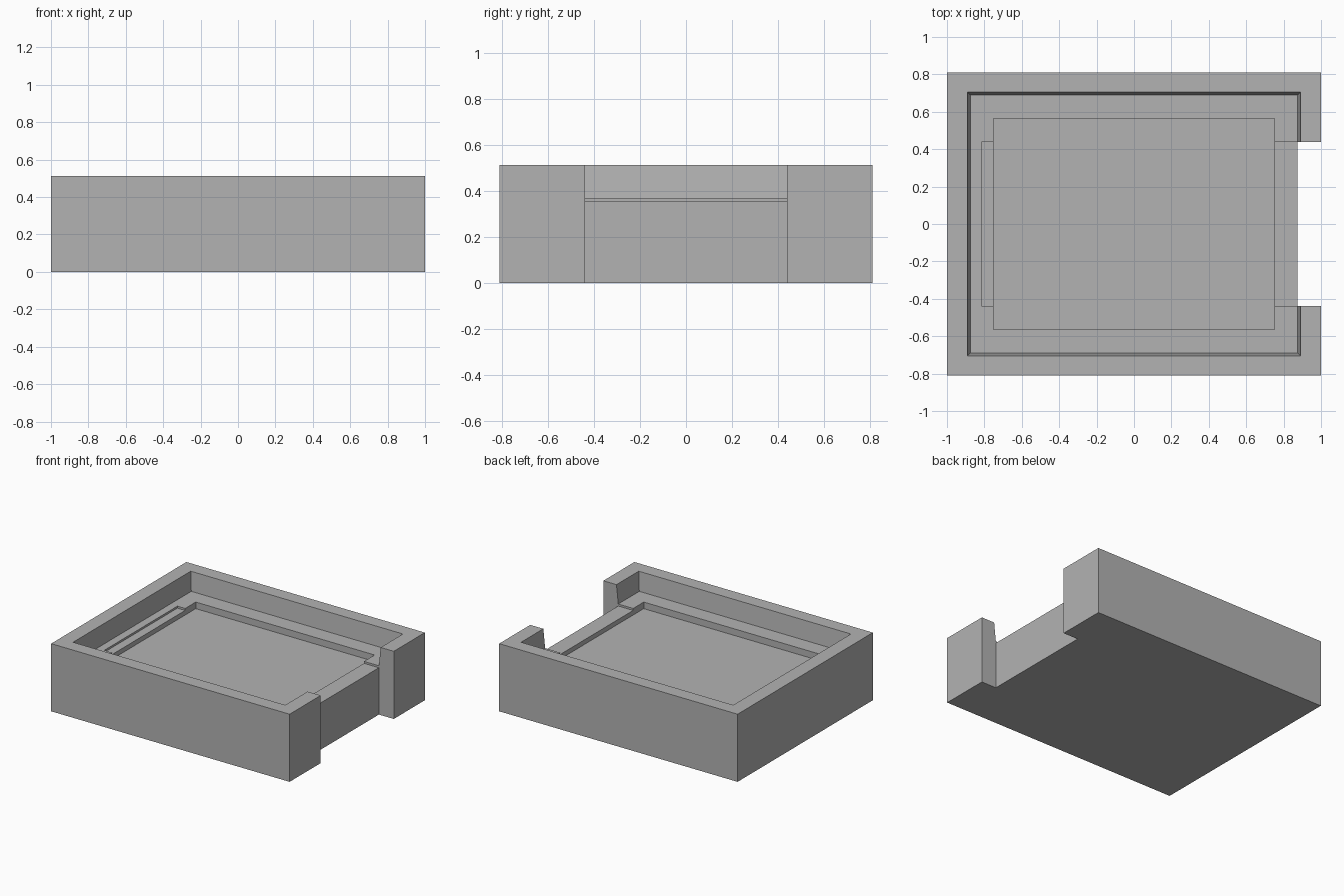
import bpy
import bmesh

cube = bpy.data.objects.get("Cube")
if cube:
    bpy.data.objects.remove(cube, do_unlink=True)

grey = bpy.data.materials.new("Plain grey")
grey.use_nodes = True
colour = (0.45, 0.45, 0.45, 1)
grey.diffuse_color = colour
grey.node_tree.nodes["Principled BSDF"].inputs["Base Color"].default_value = colour


def loft(name, lower, upper, z0, z1):
    """Solid between two outlines with the same number of points."""
    bm = bmesh.new()
    low = [bm.verts.new((x, y, z0)) for x, y in lower]
    top = [bm.verts.new((x, y, z1)) for x, y in upper]
    bm.faces.new(low)
    bm.faces.new(top)
    for i in range(len(low)):
        j = (i + 1) % len(low)
        bm.faces.new((low[i], low[j], top[j], top[i]))
    bmesh.ops.recalc_face_normals(bm, faces=bm.faces)
    mesh = bpy.data.meshes.new(name)
    bm.to_mesh(mesh)
    bm.free()
    mesh.materials.append(grey)
    obj = bpy.data.objects.new(name, mesh)
    bpy.context.collection.objects.link(obj)
    return obj


def rect(x0, x1, y):
    return [(x0, -y), (x1, -y), (x1, y), (x0, y)]


L, W, H = 1.0, 0.81, 0.513        # half length, half width, height
NOTCH_X, NOTCH_Y = 0.875, 0.438   # finger notch in the right end
LEDGE, RECESS, FLOOR = 0.37, 0.355, 0.32

# Tray body: block with the end notch in its outline
outline = [(-L, -W), (L, -W), (L, -NOTCH_Y), (NOTCH_X, -NOTCH_Y),
           (NOTCH_X, NOTCH_Y), (L, NOTCH_Y), (L, W), (-L, W)]
tray = loft("tray_body", outline, outline, 0, H)

# Upper pocket has drafted walls, continued at the same slope above the rim
draft = 0.015
upper = draft * 2
cutters = [
    loft("upper_pocket_cutter", rect(-0.875, 0.875, 0.69),
         rect(-0.875 - upper, 0.875 + upper, 0.69 + upper),
         LEDGE, LEDGE + 2 * (H - LEDGE)),
    # Shallow slot across the ledge, open at the notch
    loft("slot_cutter", rect(-0.815, 0.9, NOTCH_Y),
         rect(-0.815, 0.9, NOTCH_Y), RECESS, 0.45),
    # Inner pocket
    loft("inner_pocket_cutter", rect(-0.75, 0.75, 0.565),
         rect(-0.75, 0.75, 0.565), FLOOR, 0.47),
]
for cutter in cutters:
    cutter.hide_render = True
    mod = tray.modifiers.new(cutter.name, "BOOLEAN")
    mod.operation = "DIFFERENCE"
    mod.solver = "EXACT"
    mod.object = cutter

# Bake the cuts and drop the cutters
bpy.context.view_layer.update()
graph = bpy.context.evaluated_depsgraph_get()
cut_mesh = bpy.data.meshes.new_from_object(tray.evaluated_get(graph))
tray.modifiers.clear()
tray.data = cut_mesh
for cutter in cutters:
    bpy.data.objects.remove(cutter, do_unlink=True)
